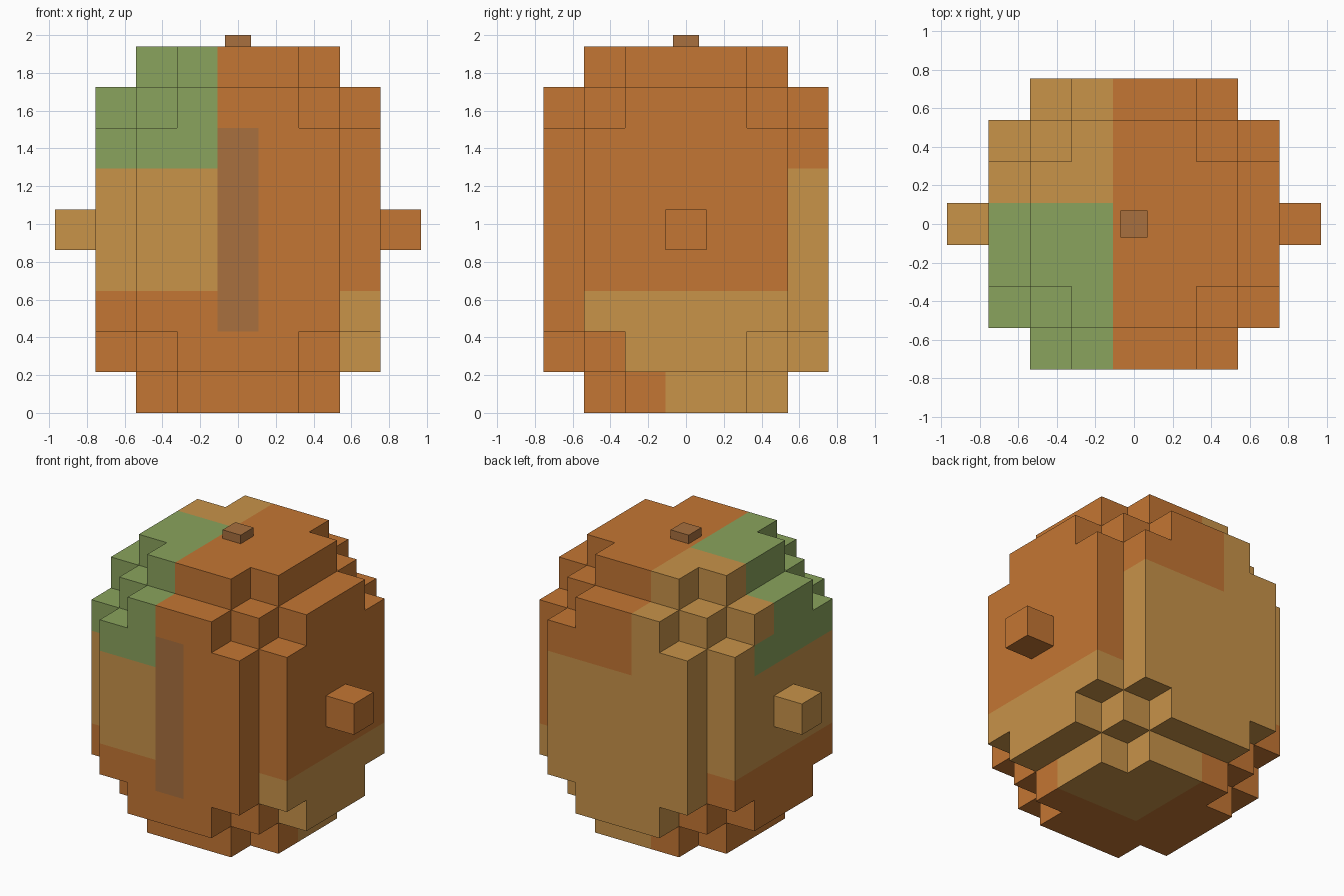
import bpy, bmesh
from mathutils import Vector

if "Cube" in bpy.data.objects:
    bpy.data.objects.remove(bpy.data.objects["Cube"])

U = 0.2155  # block size


def material(name, rgb):
    m = bpy.data.materials.new(name)
    lin = [((c / 255 + 0.055) / 1.055) ** 2.4 for c in rgb]
    m.diffuse_color = (*lin, 1)
    m.use_nodes = True
    m.node_tree.nodes["Principled BSDF"].inputs["Base Color"].default_value = m.diffuse_color
    return m


MATS = [material("orange", (196, 118, 51)), material("tan", (200, 147, 73)),
        material("green", (138, 163, 93)), material("brown", (168, 112, 62))]
ORANGE, TAN, GREEN, BROWN = range(4)


def finish(bm, name):
    me = bpy.data.meshes.new(name)
    bm.to_mesh(me)
    bm.free()
    for m in MATS:
        me.materials.append(m)
    ob = bpy.data.objects.new(name, me)
    bpy.context.collection.objects.link(ob)
    return ob


def solid(i, j, k):
    """Rounded block: 7 x 7 x 9 cells with stepped edges and corners."""
    d = sorted((abs(i), abs(j), max(abs(k - 4) - 1, 0)))
    return d[2] <= 3 and d[1] < 3 and not (d[2] == 3 and d[0] == d[1] == 2) \
        and not (d[2] == 3 and d[1] == 2 and d[0] == 2)


def colour(i, j, k):
    """Colour patch of each surface cell."""
    # top cap and its corners
    if k == 8 or (k == 7 and abs(i) == abs(j) == 2):
        return ORANGE if i >= 0 else (GREEN if j <= 0 else TAN)
    # base and its corners
    if k == 0 or (k == 1 and abs(i) == abs(j) == 2):
        return TAN if i >= 0 and j >= 0 else ORANGE
    if i == 3:      # right side
        return TAN if k <= 2 else ORANGE
    if j == 3:      # back
        return ORANGE if k >= 6 and i >= 0 else TAN
    if j == -3:     # front, with the dark centre slot
        if i == 0 and 2 <= k <= 6:
            return BROWN
        if i >= 0 or k <= 2:
            return ORANGE
        return GREEN if k >= 6 else TAN
    if i == -3:     # left side
        if k <= 2:
            return ORANGE
        return GREEN if k >= 6 and j <= 7 - k else TAN
    return ORANGE


# green on the left side reaches one block further back on row 6
def left_fix(i, j, k):
    if i == -3 and k == 7:
        return GREEN if j <= 0 else TAN
    if i == -3 and k == 6:
        return GREEN if j <= 1 else TAN
    return colour(i, j, k)


# Body: only the exposed sides of the cells
bm = bmesh.new()
normals = [Vector(n) for n in ((1, 0, 0), (-1, 0, 0), (0, 1, 0),
                               (0, -1, 0), (0, 0, 1), (0, 0, -1))]
for i in range(-3, 4):
    for j in range(-3, 4):
        for k in range(9):
            if not solid(i, j, k):
                continue
            c = Vector((i, j, k + 0.5))
            for n in normals:
                if solid(i + int(n.x), j + int(n.y), k + int(n.z)):
                    continue
                t = Vector((n.y, n.z, n.x))
                b = n.cross(t)
                quad = [(c + (n + t * p + b * q) / 2) * U
                        for p, q in ((1, 1), (-1, 1), (-1, -1), (1, -1))]
                f = bm.faces.new([bm.verts.new(v) for v in quad])
                f.material_index = left_fix(i, j, k)
bmesh.ops.remove_doubles(bm, verts=bm.verts, dist=0.001)
finish(bm, "body")


# Side knobs and top stem
def box(name, centre, size, mat):
    b = bmesh.new()
    bmesh.ops.create_cube(b, size=1)
    for v in b.verts:
        v.co = Vector(centre) + Vector([v.co[a] * size[a] for a in range(3)])
    for f in b.faces:
        f.material_index = mat
    finish(b, name)


box("right_knob", (4 * U, 0, 4.5 * U), (U, U, U), ORANGE)
box("left_knob", (-4 * U, 0, 4.5 * U), (U, U, U), TAN)
box("top_stem", (0, 0, 9 * U + 0.03), (0.14, 0.14, 0.06), BROWN)
